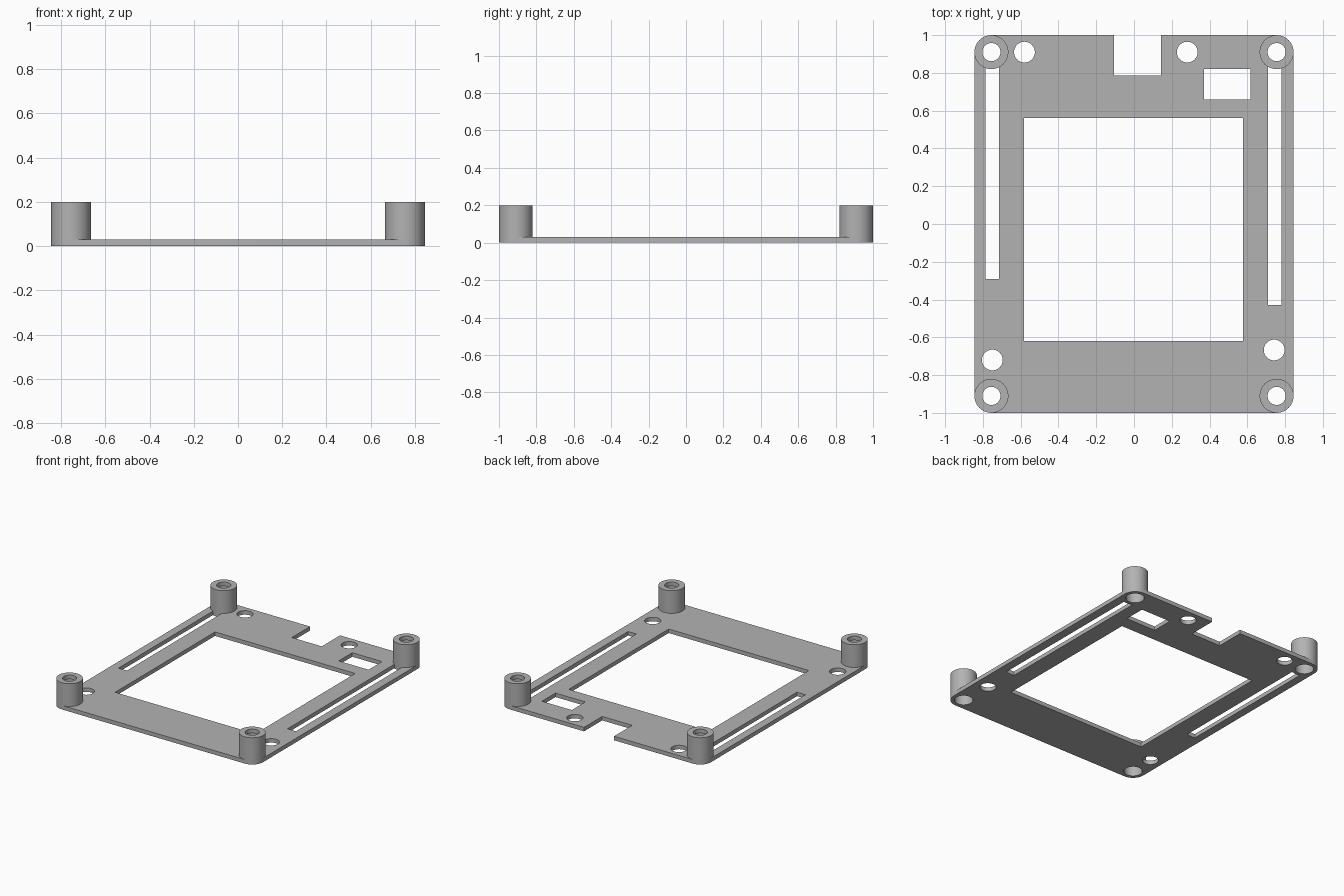
import bpy, bmesh, math

if "Cube" in bpy.data.objects:
    bpy.data.objects.remove(bpy.data.objects["Cube"])

T = 0.03            # plate thickness
H = 0.2             # post height
PX, PY, PR = 0.755, 0.91, 0.09   # post centre and radius
W, L = PX + PR, PY + PR          # half width and half length

grey = bpy.data.materials.new("grey")
grey.diffuse_color = (0.45, 0.45, 0.45, 1)
grey.use_nodes = True
grey.node_tree.nodes["Principled BSDF"].inputs["Base Color"].default_value = grey.diffuse_color


def prism(name, pts, z0, z1):
    """Extrude a counter-clockwise outline from z0 to z1."""
    bm = bmesh.new()
    low = [bm.verts.new((x, y, z0)) for x, y in pts]
    top = [bm.verts.new((x, y, z1)) for x, y in pts]
    bm.faces.new(low[::-1])
    bm.faces.new(top)
    n = len(pts)
    for i in range(n):
        j = (i + 1) % n
        bm.faces.new((low[i], low[j], top[j], top[i]))
    me = bpy.data.meshes.new(name)
    bm.to_mesh(me)
    bm.free()
    ob = bpy.data.objects.new(name, me)
    me.materials.append(grey)
    bpy.context.collection.objects.link(ob)
    return ob


def circle(x, y, r, n=48):
    return [(x + r * math.cos(math.tau * i / n), y + r * math.sin(math.tau * i / n))
            for i in range(n)]


def rect(x0, x1, y0, y1):
    return [(x0, y0), (x1, y0), (x1, y1), (x0, y1)]


def combine(target, tool, operation):
    """Apply a boolean and remove the tool."""
    mod = target.modifiers.new("combine", 'BOOLEAN')
    mod.operation, mod.solver, mod.object = operation, 'EXACT', tool
    bpy.context.view_layer.objects.active = target
    bpy.ops.object.modifier_apply(modifier=mod.name)
    bpy.data.objects.remove(tool)


# Plate, its corners cut back beneath the round posts
plate = prism("mounting_frame", [(-PX, -L), (PX, -L), (W, -PY), (W, PY),
                                 (PX, L), (-PX, L), (-W, PY), (-W, -PY)], 0, T)

# Window, port opening, edge notch, two long slots and four loose holes
openings = [rect(-0.582, 0.577, -0.62, 0.56), rect(0.37, 0.617, 0.66, 0.82),
            rect(-0.105, 0.143, 0.785, 1.1),
            rect(-0.785, -0.715, -0.29, 0.85), rect(0.71, 0.78, -0.43, 0.85)]
openings += [circle(x, y, 0.055) for x, y in
             ((-0.58, 0.91), (0.282, 0.91), (-0.75, -0.72), (0.742, -0.667))]
for outline in openings:
    combine(plate, prism("opening", outline, -0.1, 0.1), 'DIFFERENCE')

# Corner posts, bored wide from below with a narrower hole through the top lip
corners = [(sx * PX, sy * PY) for sx in (-1, 1) for sy in (-1, 1)]
for x, y in corners:
    combine(plate, prism("post", circle(x, y, PR), 0, H), 'UNION')
for x, y in corners:
    combine(plate, prism("wide_bore", circle(x, y, 0.063), -0.1, H - 0.03), 'DIFFERENCE')
    combine(plate, prism("top_hole", circle(x, y, 0.048), 0.1, H + 0.1), 'DIFFERENCE')

# Smooth the round walls, keep the edges crisp
bpy.ops.object.select_all(action='DESELECT')
plate.select_set(True)
bpy.context.view_layer.objects.active = plate
bpy.ops.object.shade_smooth_by_angle(angle=math.radians(30))
